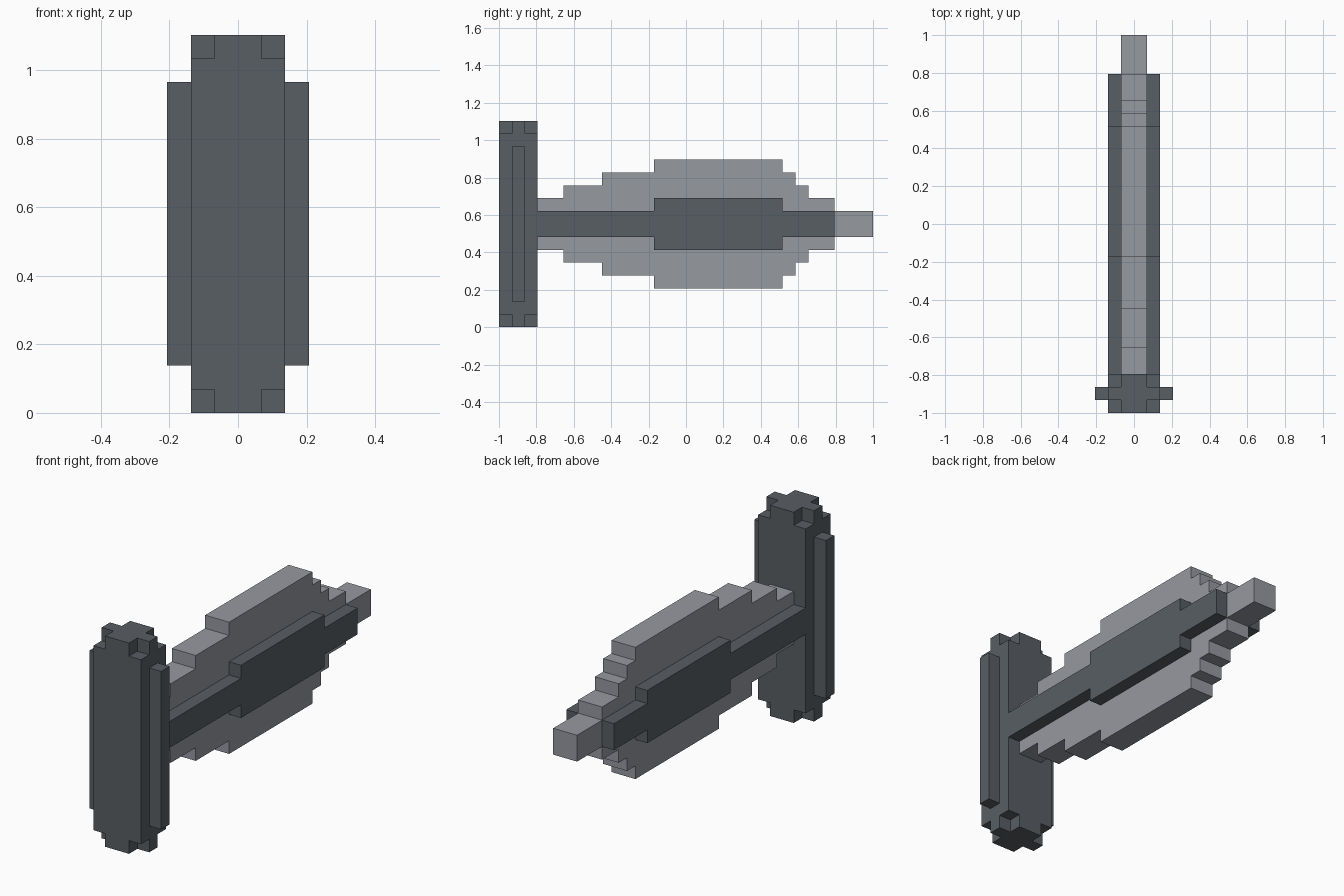
import bpy
import bmesh

U = 2 / 29          # one block of the grid
MID = 8             # height of the blade axis, in blocks

cube = bpy.data.objects.get("Cube")
if cube:
    bpy.data.objects.remove(cube, do_unlink=True)


def material(name, rgb):
    mat = bpy.data.materials.new(name)
    mat.use_nodes = True
    color = (*rgb, 1)
    mat.diffuse_color = color
    mat.node_tree.nodes["Principled BSDF"].inputs["Base Color"].default_value = color
    return mat


def extrude_outline(name, outline, axis, start, end, mat):
    """Extrude a block-grid outline along x (outline is y, z) or z (outline is x, y)."""
    bm = bmesh.new()

    def place(p, depth):
        x, y, z = (depth, *p) if axis == "x" else (*p, depth)
        return (x * U, y * U - 1, z * U)

    base = bm.faces.new([bm.verts.new(place(p, start)) for p in outline])
    top = bmesh.ops.extrude_face_region(bm, geom=[base])["geom"]
    shift = [0, 0, 0]
    shift["xyz".index(axis)] = (end - start) * U
    bmesh.ops.translate(bm, vec=shift, verts=[v for v in top if isinstance(v, bmesh.types.BMVert)])
    bmesh.ops.recalc_face_normals(bm, faces=bm.faces)
    mesh = bpy.data.meshes.new(name)
    bm.to_mesh(mesh)
    bm.free()
    mesh.materials.append(mat)
    obj = bpy.data.objects.new(name, mesh)
    bpy.context.collection.objects.link(obj)
    return obj


def stepped(start, steps):
    """Symmetric stepped outline from (end position, half height) pairs."""
    upper = []
    for end, half in steps:
        upper += [(start, half), (end, half)]
        start = end
    return [(y, MID + h) for y, h in upper] + [(y, MID - h) for y, h in reversed(upper)]


def rectangle(x0, x1, y0, y1):
    return [(x0, y0), (x1, y0), (x1, y1), (x0, y1)]


light = material("light steel", (0.305, 0.319, 0.352))
dark = material("dark steel", (0.098, 0.112, 0.127))

# Stepped blade with a narrow tip
extrude_outline("blade", stepped(3, [(5, 2), (8, 3), (12, 4), (22, 5), (23, 4),
                                     (24, 3), (26, 2), (29, 1)]), "x", -1, 1, light)

# Raised spine plates on both sides of the blade, and ribs on the guard
for side, label in ((1, "left"), (-1, "right")):
    extrude_outline(label + "_spine", stepped(3, [(12, 1), (22, 2), (26, 1)]),
                    "x", side, 2 * side, dark)
    extrude_outline(label + "_guard_rib", rectangle(2 * side, 3 * side, 1, 2),
                    "z", 2, 14, dark)

# Upright guard with cross-shaped end caps
extrude_outline("guard", rectangle(-2, 2, 0, 3), "z", 1, 15, dark)
cross = [(-1, 0), (1, 0), (1, 1), (2, 1), (2, 2), (1, 2),
         (1, 3), (-1, 3), (-1, 2), (-2, 2), (-2, 1), (-1, 1)]
extrude_outline("guard_bottom_cap", cross, "z", 0, 1, dark)
extrude_outline("guard_top_cap", cross, "z", 15, 16, dark)
